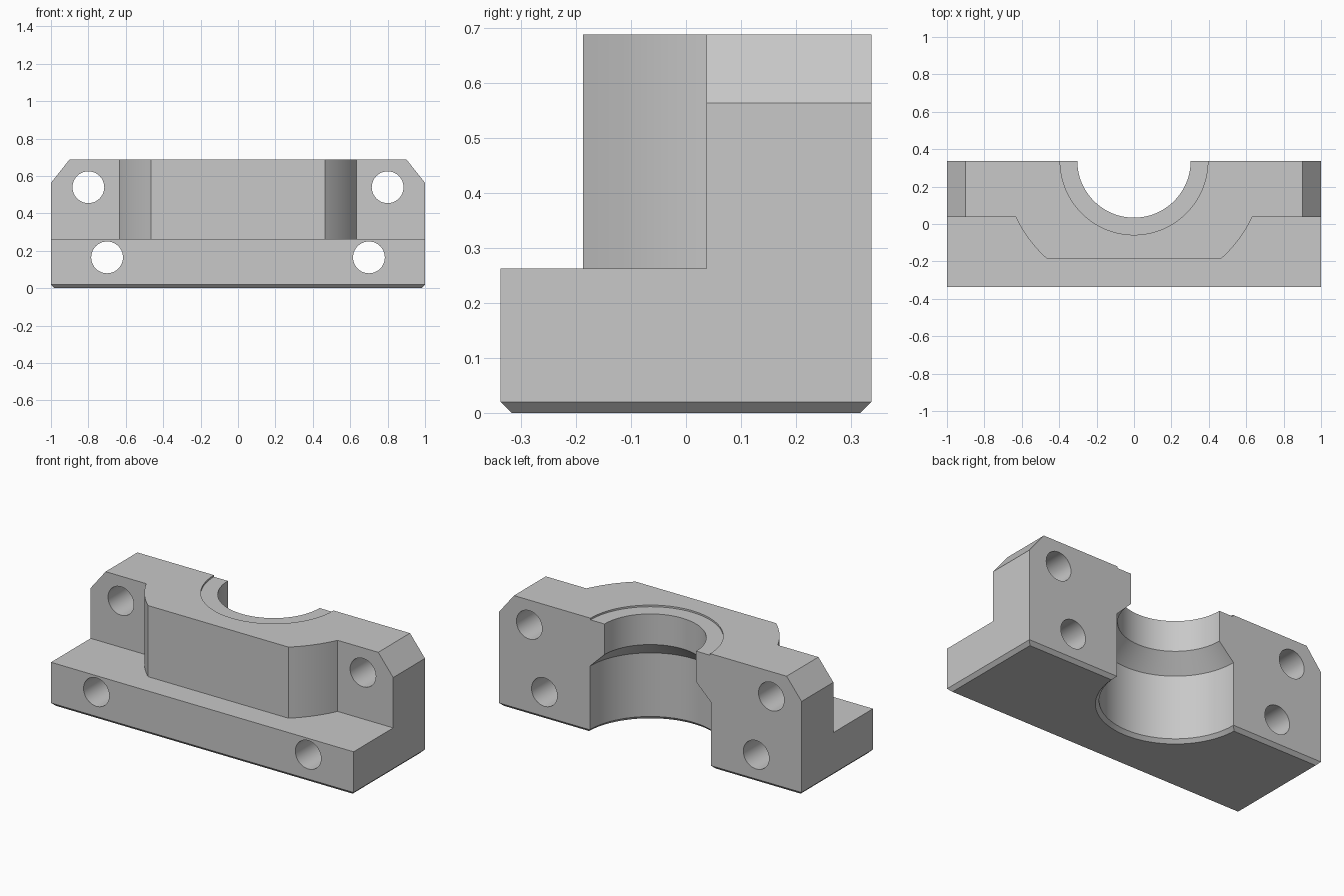
import bpy, bmesh, math
from mathutils import Vector

cube = bpy.data.objects.get("Cube")
if cube:
    bpy.data.objects.remove(cube, do_unlink=True)

HALF_D, HEIGHT = 0.337, 0.688      # half depth, full height
SHELF_Z, WALL_Y, BOSS_Y = 0.263, 0.037, -0.187
BOSS_R, CHAMFER = 0.70, 0.02

grey = bpy.data.materials.new("light grey metal")
grey.use_nodes = True
colour = (0.58, 0.58, 0.58, 1)
grey.diffuse_color = colour
grey.node_tree.nodes["Principled BSDF"].inputs["Base Color"].default_value = colour


def finish(bm, name):
    bmesh.ops.recalc_face_normals(bm, faces=bm.faces)
    mesh = bpy.data.meshes.new(name)
    bm.to_mesh(mesh)
    bm.free()
    mesh.materials.append(grey)
    obj = bpy.data.objects.new(name, mesh)
    bpy.context.collection.objects.link(obj)
    return obj


def prism(name, points, along):
    """Extrude a flat outline along a vector."""
    bm = bmesh.new()
    face = bm.faces.new([bm.verts.new(p) for p in points])
    new = bmesh.ops.extrude_face_region(bm, geom=[face])["geom"]
    moved = [v for v in new if isinstance(v, bmesh.types.BMVert)]
    bmesh.ops.translate(bm, verts=moved, vec=along)
    return finish(bm, name)


def turned(name, profile, centre_y, sides=96):
    """Solid of stacked rings (radius, z) about a vertical axis."""
    bm = bmesh.new()
    rings = []
    for r, z in profile:
        angles = [math.tau * (i + 0.5) / sides for i in range(sides)]
        rings.append([bm.verts.new((r * math.cos(a), centre_y + r * math.sin(a), z))
                      for a in angles])
    for low, high in zip(rings, rings[1:]):
        for i in range(sides):
            j = (i + 1) % sides
            bm.faces.new((low[i], low[j], high[j], high[i]))
    bm.faces.new(rings[0])
    bm.faces.new(rings[-1])
    return finish(bm, name)


def circle_xz(x, z, r, y, sides=40):
    return [(x + r * math.cos(math.tau * i / sides), y,
             z + r * math.sin(math.tau * i / sides)) for i in range(sides)]


# Solid block with a chamfered bottom rim
bm = bmesh.new()
bmesh.ops.create_cube(bm, size=1)
bmesh.ops.scale(bm, verts=bm.verts, vec=(2, 2 * HALF_D, HEIGHT))
bmesh.ops.translate(bm, verts=bm.verts, vec=(0, 0, HEIGHT / 2))
for face in bm.faces:
    face.normal_update()
inset = Vector((1 - CHAMFER, 1 - CHAMFER / HALF_D, 1))
bottom = [f for f in bm.faces if f.normal.z < -0.9]
new = bmesh.ops.extrude_face_region(bm, geom=bottom)["geom"]
bmesh.ops.delete(bm, geom=bottom, context='FACES_ONLY')
rim = [v for v in new if isinstance(v, bmesh.types.BMVert)]
for v in bm.verts:
    if v in rim:
        v.co.x *= inset.x
        v.co.y *= inset.y
    elif v.co.z < 0.1:
        v.co.z = CHAMFER
block = finish(bm, "clamp_block")

cutters = []

# Front shelf, leaving a boss with rounded flanks concentric with the bore
start = math.asin((WALL_Y - HALF_D) / BOSS_R)
end = math.asin((BOSS_Y - HALF_D) / BOSS_R)
flank = []
for i in range(13):
    a = start + (end - start) * i / 12
    flank.append((BOSS_R * math.cos(a), HALF_D + BOSS_R * math.sin(a)))
right_side = [(1.2, -0.6), (1.2, WALL_Y)] + flank
outline = right_side + [(-x, y) for x, y in reversed(right_side)]
cutters.append(prism("shelf_cutter", [(x, y, SHELF_Z) for x, y in outline], (0, 0, 1)))

# Stepped half bore with a shallow recess on top and a chamfer below
bore = [(0.44, -CHAMFER), (0.40, CHAMFER), (0.40, 0.40), (0.303, 0.495),
        (0.303, HEIGHT - 0.01), (0.395, HEIGHT - 0.01), (0.395, 0.8)]
cutters.append(turned("bore_cutter", bore, HALF_D))

# Sloped top corners and through holes on both sides
for s in (-1, 1):
    corner = [(0.8, 0.815), (1.1, 0.438), (1.1, 0.815)]
    cutters.append(prism("corner_cutter", [(s * x, -1, z) for x, z in corner], (0, 2, 0)))
    for x, z in ((0.80, 0.54), (0.70, 0.165)):
        cutters.append(prism("hole_cutter", circle_xz(s * x, z, 0.085, -1), (0, 2, 0)))

bpy.ops.object.select_all(action='DESELECT')
bpy.context.view_layer.objects.active = block
block.select_set(True)
for cutter in cutters:
    cutter.hide_render = True
    mod = block.modifiers.new("cut", 'BOOLEAN')
    mod.operation = 'DIFFERENCE'
    mod.solver = 'EXACT'
    mod.object = cutter
    bpy.ops.object.modifier_apply(modifier=mod.name)
for cutter in cutters:
    bpy.data.objects.remove(cutter, do_unlink=True)

bpy.ops.object.shade_smooth_by_angle(angle=math.radians(25))
